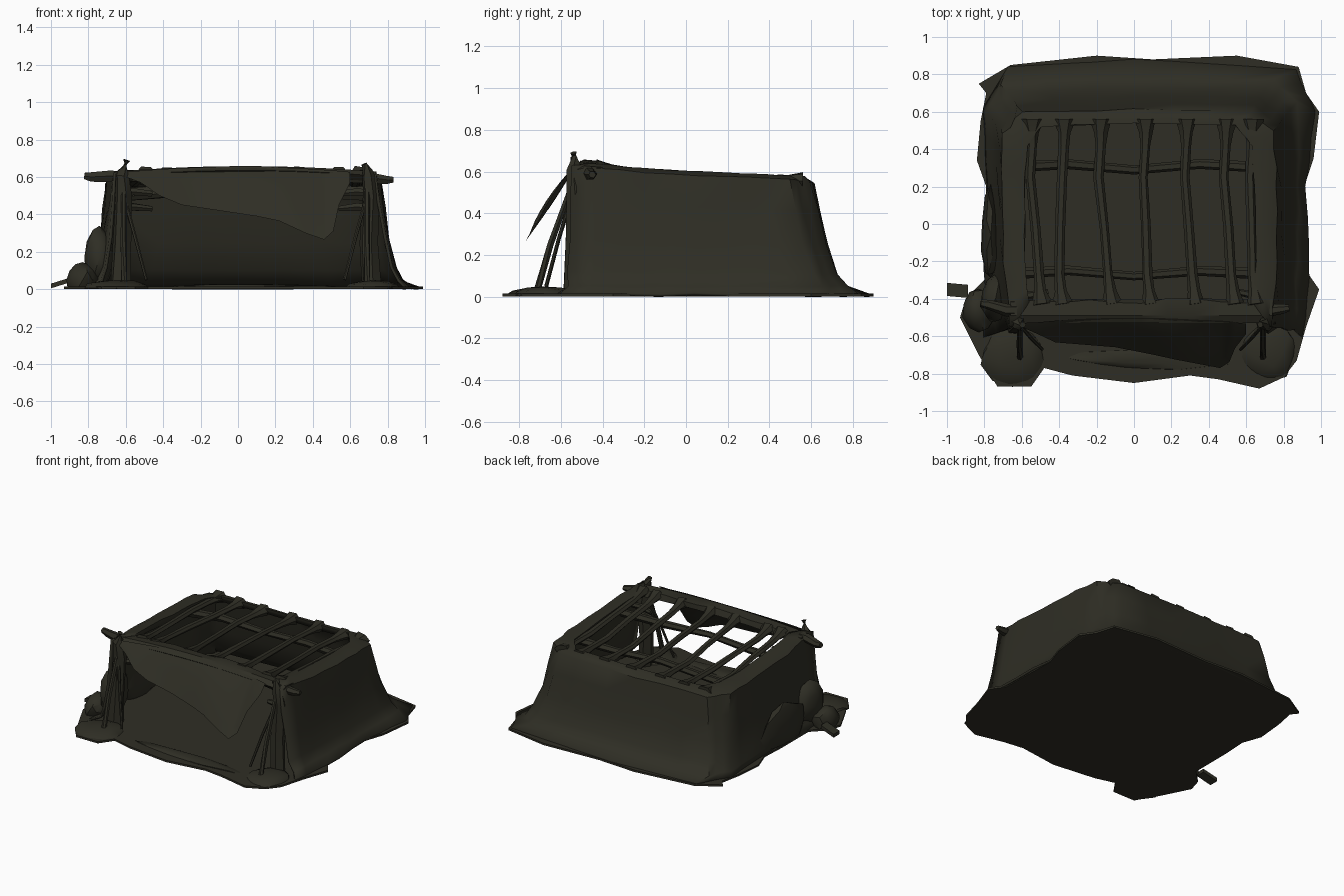
import bpy, bmesh, math, random
from mathutils import Vector

if "Cube" in bpy.data.objects:
    bpy.data.objects.remove(bpy.data.objects["Cube"])

random.seed(4)
olive = bpy.data.materials.new("dark_olive")
olive.diffuse_color = (0.028, 0.027, 0.018, 1)
olive.use_nodes = True
olive.node_tree.nodes["Principled BSDF"].inputs["Base Color"].default_value = olive.diffuse_color


def finish(name, bm, angle=35, recalc=True):
    if recalc:
        bmesh.ops.recalc_face_normals(bm, faces=bm.faces)
    me = bpy.data.meshes.new(name)
    bm.to_mesh(me)
    bm.free()
    me.materials.append(olive)
    ob = bpy.data.objects.new(name, me)
    bpy.context.collection.objects.link(ob)
    bpy.ops.object.select_all(action='DESELECT')
    ob.select_set(True)
    bpy.context.view_layer.objects.active = ob
    bpy.ops.object.shade_smooth_by_angle(angle=math.radians(angle))
    return ob


def pole(name, pts, radii, sides=6, flat=1.0):
    """Rough pole through a list of points, one radius per point; flat squashes its height."""
    bm = bmesh.new()
    pts = [Vector(p) for p in pts]
    rings = []
    for i, p in enumerate(pts):
        d = (pts[min(i + 1, len(pts) - 1)] - pts[max(i - 1, 0)]).normalized()
        side = d.cross(Vector((0, 0, 1)))
        u = side.normalized() if side.length > .3 else d.orthogonal().normalized()
        v = d.cross(u)
        rings.append([bm.verts.new(p + (u * math.cos(a) + v * math.sin(a) * flat) * radii[i] * random.uniform(.85, 1.12))
                      for a in (k * math.tau / sides for k in range(sides))])
    for a, b in zip(rings, rings[1:]):
        for k in range(sides):
            bm.faces.new((a[k], a[(k + 1) % sides], b[(k + 1) % sides], b[k]))
    bm.faces.new(rings[0])
    bm.faces.new(rings[-1])
    return finish(name, bm)


def lump(name, loc, size, rough=.1):
    """Irregular mound, kept above the ground."""
    bm = bmesh.new()
    bmesh.ops.create_icosphere(bm, subdivisions=2, radius=1)
    for v in bm.verts:
        k = random.uniform(1 - rough, 1 + rough)
        v.co = Vector((loc[i] + v.co[i] * size[i] * k for i in range(3)))
        v.co.z = max(v.co.z, .004)
    return finish(name, bm)


# Ground sheet
outline = [(-.83, .75), (-.66, .85), (-.2, .9), (.1, .88), (.55, .9), (.88, .84), (.92, .7), (.99, .6),
           (.96, .35), (.91, .2), (.92, -.25), (.99, -.35), (.92, -.55), (.87, -.73), (.8, -.82),
           (.67, -.88), (.45, -.83), (.3, -.81), (0, -.85), (-.33, -.81), (-.48, -.77), (-.55, -.87),
           (-.73, -.87), (-.83, -.7), (-.93, -.5), (-.9, -.4), (-.8, -.3), (-.8, 0), (-.79, .2),
           (-.84, .34), (-.82, .55), (-.79, .7)]
bm = bmesh.new()
f = bm.faces.new([bm.verts.new((x, y, 0)) for x, y in outline])
ex = bmesh.ops.extrude_face_region(bm, geom=[f])
for v in ex["geom"]:
    if isinstance(v, bmesh.types.BMVert):
        v.co.z = .014
finish("ground_sheet", bm)

# Tent walls: U-shaped plan, open at the front, lofted from skirt to roof rim
top = [(-.66, -.55, .62), (-.7, -.2, .59), (-.71, .2, .57), (-.7, .48, .56), (-.6, .6, .55), (0, .61, .545),
       (.62, .6, .55), (.745, .5, .56), (.765, .2, .575), (.765, -.2, .595), (.74, -.55, .63)]
base = [(-.74, -.58), (-.78, -.2), (-.78, .2), (-.79, .6), (-.71, .75), (0, .775),
        (.74, .77), (.87, .65), (.88, .2), (.875, -.2), (.86, -.57)]
skirt = [(-.8, -.6), (-.8, -.25), (-.79, .2), (-.81, .62), (-.68, .84), (0, .88),
         (.86, .83), (.97, .6), (.92, .2), (.94, -.3), (.9, -.6)]
hole = [(-.56, -.42, .635), (-.585, -.2, .615), (-.585, .2, .59), (-.57, .42, .585), (-.5, .52, .58), (0, .54, .578),
        (.54, .53, .58), (.63, .42, .585), (.645, .2, .59), (.65, -.2, .615), (.63, -.42, .635)]


def smooth_row(pts, sub=3):
    out = []
    for a, b in zip(pts, pts[1:]):
        out += [Vector(a).lerp(Vector(b), k / sub) for k in range(sub)]
    return out + [Vector(pts[-1])]


T = smooth_row(top)
B = smooth_row([(x, y, .05) for x, y in base])
S = smooth_row([(x, y, .016) for x, y in skirt])
H = smooth_row(hole)
rows = [S, B]
for h, t in ((.12, .28), (.4, .58), (.72, .82)):
    rows.append([Vector((b.x + (p.x - b.x) * t, b.y + (p.y - b.y) * t, b.z + (p.z - b.z) * h))
                 for b, p in zip(B, T)])
rows += [T, [a.lerp(b, .5) + Vector((0, 0, .01)) for a, b in zip(T, H)], H,
         [p + Vector((0, 0, -.04)) for p in H]]
bm = bmesh.new()
grid = []
for i, row in enumerate(rows):
    j = .007 if i < len(rows) - 2 else .004
    grid.append([bm.verts.new(p + Vector((random.uniform(-j, j), random.uniform(-j, j), random.uniform(-j, j) * .5)))
                 for p in row])
for a, b in zip(grid, grid[1:]):
    for k in range(len(a) - 1):
        bm.faces.new((a[k + 1], a[k], b[k], b[k + 1]))
walls = finish("tent_walls", bm, 45, recalc=False)
sol = walls.modifiers.new("thickness", 'SOLIDIFY')
sol.thickness = .016
sol.offset = -1

# Front cloth: single-sided flap hanging forward, bellied, with a slanting lower edge
bm = bmesh.new()
lower = [(-.6, .6), (-.52, .57), (-.42, .5), (-.3, .45), (-.1, .42), (.1, .39), (.22, .365),
         (.36, .3), (.46, .265), (.51, .31), (.54, .45), (.6, .57)]
cols = []
for i, (x, zl) in enumerate(lower):
    zt = .655 - .03 * (x / .62) ** 2
    belly = .02 * math.sin(i * 1.3)
    col = []
    for k in range(7):
        z = zt + (zl - zt) * k / 6
        d = max((.655 - z) / .39, 0)
        col.append(bm.verts.new((x, -.5 - .27 * d ** .85 - belly * math.sin(d * math.pi), z)))
    cols.append(col)
for a, b in zip(cols, cols[1:]):
    for k in range(6):
        bm.faces.new((a[k], a[k + 1], b[k + 1], b[k]))
finish("front_cloth", bm, 50, recalc=False)

# Front roof strip joining the cloth to the roof opening
bm = bmesh.new()
strip = []
for k in range(11):
    x = -.66 + k * .14
    z = .655 - .03 * ((x - .04) / .7) ** 2
    strip.append([bm.verts.new((x, y, z + dz)) for y, dz in
                  ((-.53, -.02), (-.49, .003), (-.41 + random.uniform(-.015, .015), -.005), (-.4, -.045), (-.5, -.05))])
for a, b in zip(strip, strip[1:]):
    for k in range(5):
        m = (k + 1) % 5
        bm.faces.new((a[k], a[m], b[m], b[k]))
bm.faces.new(strip[0])
bm.faces.new(strip[-1])
finish("front_roof_edge", bm)

# Roof slats along the depth, flaring where they meet the rim
for i, (xf, xb) in enumerate([(-.51, -.555), (-.4, -.385), (-.14, -.19), (.07, .05), (.31, .27), (.52, .48), (.635, .62)]):
    pts = [(xf + .02, -.43, .62), (xf + .01, -.36, .61), (xf, -.27, .6), (xf * .6 + xb * .4, -.02, .585),
           (xb, .25, .565), (xb + .01, .42, .56), (xb + .012, .49, .558), (xb + .012, .56, .555)]
    pole(f"roof_slat_{i + 1}", pts, [.055, .034, .028, .026, .026, .028, .036, .06], 6, .75)

# Cross poles below the slats
for i, (y, z) in enumerate([(-.27, .5), (.3, .52)]):
    pole(f"cross_pole_{i + 1}", [(-.68, y, z - .01), (-.35, y + .02, z + .015), (0, y - .01, z + .02),
                                 (.35, y + .02, z + .015), (.72, y, z)], [.03, .026, .024, .026, .03])

# Front ridge log with projecting, slightly knobbly ends
pole("front_log", [(-.82, -.425, .605), (-.78, -.43, .6), (-.68, -.46, .605), (-.55, -.46, .6), (0, -.46, .61), (.55, -.46, .6),
                   (.68, -.47, .6), (.79, -.455, .585), (.83, -.45, .585)], [.02, .028, .034, .03, .026, .03, .036, .026, .018])

# Corner posts and leaning struts
for side, x, zt in (("left", -.62, .69), ("right", .7, .67)):
    s = 1 if x > 0 else -1
    pole(f"{side}_post", [(x + s * .01, -.54, .01), (x, -.53, .25), (x + .01, -.52, .5), (x, -.53, .61),
                          (x - s * .025, -.54, zt)], [.055, .05, .048, .042, .018])
    pole(f"{side}_stay", [(x - s * .01, -.72, .01), (x - s * .01, -.65, .25), (x - s * .01, -.53, .58)], [.017, .016, .014])
    pole(f"{side}_thin_strut", [(x - s * .13, -.67, .05), (x - s * .07, -.61, .28), (x - s * .01, -.54, .5)], [.009, .01, .01])
    for k, z in enumerate((.43, .51)):
        pole(f"{side}_inner_peg_{k + 1}", [(x + s * .02, -.44 + k * .05, z), (x - s * .06, -.43 + k * .05, z + .01),
                                           (x - s * .16, -.41 + k * .05, z)], [.02, .022, .016])

# Bunched cloth and mounds on the ground
lump("left_bundle_tall", (-.74, -.4, .17), (.08, .13, .16))
lump("left_bundle_back", (-.765, -.06, .12), (.05, .24, .17), .16)
lump("left_bundle_low", (-.83, -.46, .05), (.085, .12, .09))
lump("left_front_mound", (-.65, -.7, .005), (.17, .16, .045))
lump("right_front_mound", (.72, -.68, .005), (.15, .16, .045))
lump("front_fold", (.1, -.72, .005), (.45, .06, .025), .15)

# Small loose board on the left
bm = bmesh.new()
bmesh.ops.create_cube(bm, size=1)
for v in bm.verts:
    v.co = Vector((-.943 + v.co.x * .112, -.355 + v.co.y * .07 - v.co.x * .01, .035 + v.co.z * .025 + v.co.x * .035))
finish("loose_board", bm)
